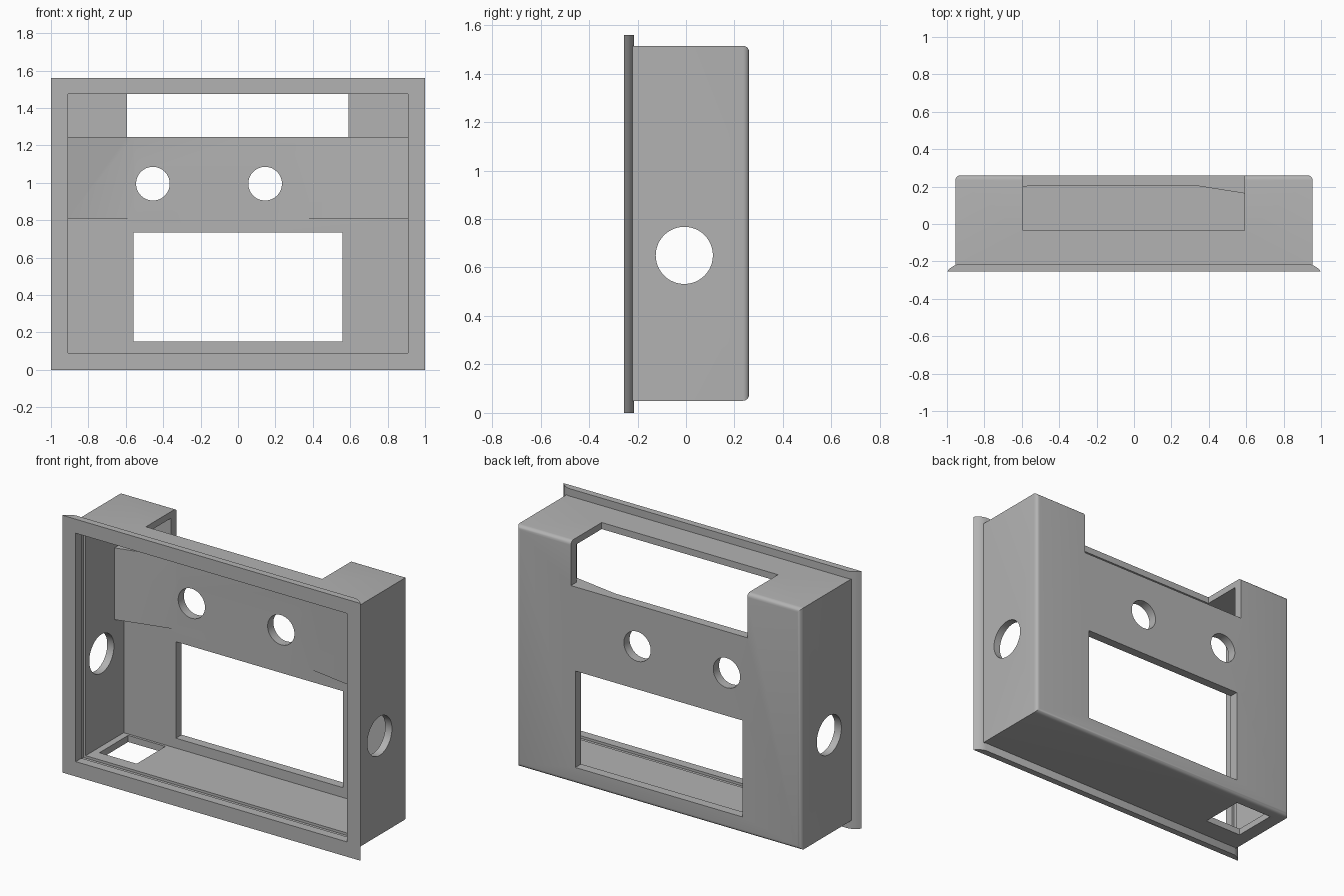
import bpy, bmesh, math

if "Cube" in bpy.data.objects:
    bpy.data.objects.remove(bpy.data.objects["Cube"])

grey = bpy.data.materials.new("plain grey")
grey.use_nodes = True
COLOUR = (0.45, 0.45, 0.45, 1)
grey.diffuse_color = COLOUR
grey.node_tree.nodes["Principled BSDF"].inputs["Base Color"].default_value = COLOUR


def finish(bm, name):
    bmesh.ops.recalc_face_normals(bm, faces=bm.faces)
    mesh = bpy.data.meshes.new(name)
    bm.to_mesh(mesh)
    bm.free()
    mesh.materials.append(grey)
    obj = bpy.data.objects.new(name, mesh)
    bpy.context.collection.objects.link(obj)
    return obj


def prism(name, outline, z0, z1):
    """Extrude an (x, y) outline from z0 to z1."""
    bm = bmesh.new()
    face = bm.faces.new([bm.verts.new((x, y, z0)) for x, y in outline])
    grown = bmesh.ops.extrude_face_region(bm, geom=[face])["geom"]
    verts = [v for v in grown if isinstance(v, bmesh.types.BMVert)]
    bmesh.ops.translate(bm, verts=verts, vec=(0, 0, z1 - z0))
    return finish(bm, name)


def box(name, x0, x1, y0, y1, z0, z1):
    return prism(name, [(x0, y0), (x1, y0), (x1, y1), (x0, y1)], z0, z1)


def rod(name, radius, length, location, rotation):
    bm = bmesh.new()
    bmesh.ops.create_cone(bm, cap_ends=True, segments=48, radius1=radius,
                          radius2=radius, depth=length)
    obj = finish(bm, name)
    obj.location, obj.rotation_euler = location, rotation
    return obj


def combine(target, tool, operation):
    """Apply one boolean and remove the tool object."""
    tool.hide_render = True
    bpy.context.view_layer.objects.active = target
    mod = target.modifiers.new(operation.lower(), "BOOLEAN")
    mod.operation, mod.object, mod.solver = operation, tool, "EXACT"
    bpy.ops.object.modifier_apply(modifier=mod.name)
    bpy.data.objects.remove(tool)


# Outer body with softened back edges
housing = box("housing", -0.955, 0.955, -0.24, 0.26, 0.05, 1.515)
bm = bmesh.new()
bm.from_mesh(housing.data)
back = [e for e in bm.edges if all(v.co.y > 0.25 for v in e.verts)]
bmesh.ops.bevel(bm, geom=back, offset=0.025, segments=5, profile=0.5, affect="EDGES")
bm.to_mesh(housing.data)
bm.free()

# Front flange with gently curved side edges
side = [(1, -0.255), (0.985, -0.238), (0.965, -0.224), (0.94, -0.215)]
flange = prism("front_flange", side + [(-x, y) for x, y in reversed(side)], 0, 1.56)
combine(housing, flange, "UNION")

# Hollow interior and the snap groove behind the lip
combine(housing, box("cavity", -0.91, 0.91, -0.4, 0.205, 0.09, 1.475), "DIFFERENCE")
combine(housing, box("groove", -0.925, 0.925, -0.2, -0.16, 0.075, 1.49), "DIFFERENCE")

# Sloped pads on the inside of the back wall
for name, start, end in (("left_pad", 0.33, 0.93), ("right_pad", -0.56, -0.93)):
    pad = prism(name, [(start, 0.205), (end, 0.11), (end, 0.23), (start, 0.23)], 0.81, 1.245)
    combine(housing, pad, "UNION")

# Top notch, back window and floor opening
combine(housing, box("notch", -0.593, 0.59, -0.035, 0.4, 1.245, 1.7), "DIFFERENCE")
combine(housing, box("window", -0.56, 0.56, 0.15, 0.4, 0.15, 0.735), "DIFFERENCE")
combine(housing, box("floor_opening", -0.87, -0.62, -0.085, 0.19, -0.1, 0.2), "DIFFERENCE")

# Round holes in the back wall and both sides
for x in (-0.455, 0.145):
    combine(housing, rod("back_hole", 0.09, 0.6, (x, 0.25, 0.995), (math.pi / 2, 0, 0)), "DIFFERENCE")
for x in (-0.93, 0.93):
    combine(housing, rod("side_hole", 0.118, 0.3, (x, -0.007, 0.65), (0, math.pi / 2, 0)), "DIFFERENCE")

bpy.ops.object.select_all(action="DESELECT")
housing.select_set(True)
bpy.context.view_layer.objects.active = housing
bpy.ops.object.shade_smooth_by_angle(angle=math.radians(30))
